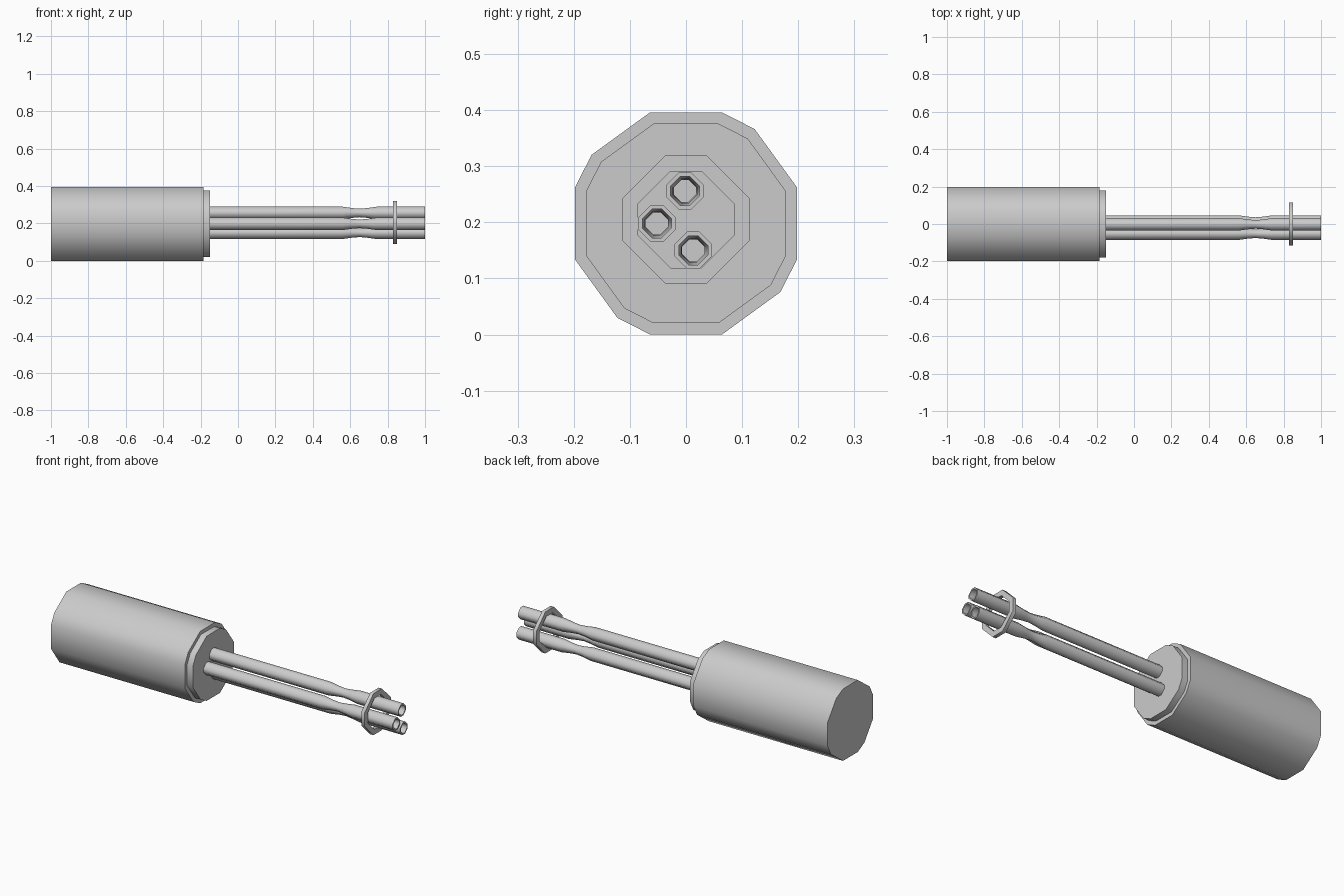
import bpy, bmesh
from math import radians, sin, cos

if "Cube" in bpy.data.objects:
    bpy.data.objects.remove(bpy.data.objects["Cube"])

# Uneven rims: corners of a 20-sided circle, repeated every quarter turn
RIM12 = [q + a for q in (0, 90, 180, 270) for a in (18, 54, 72)]
RIM8 = [q + a for q in (0, 90, 180, 270) for a in (18, 72)]


def lathe(name, profile, angles, cy, cz, smooth, closed=False):
    """Sweep (x, radius) stations along x; closed joins last to first, else ends are capped."""
    bm = bmesh.new()
    loops = [[bm.verts.new((x, cy + r * cos(radians(a)), cz + r * sin(radians(a))))
              for a in angles] for x, r in profile]
    n = len(angles)
    pairs = list(zip(loops, loops[1:]))
    if closed:
        pairs.append((loops[-1], loops[0]))
    for a, b in pairs:
        for i in range(n):
            j = (i + 1) % n
            bm.faces.new((a[i], a[j], b[j], b[i]))
    if not closed:
        bm.faces.new(loops[0])
        bm.faces.new(loops[-1])
    bmesh.ops.recalc_face_normals(bm, faces=bm.faces)
    mesh = bpy.data.meshes.new(name)
    bm.to_mesh(mesh)
    bm.free()
    obj = bpy.data.objects.new(name, mesh)
    bpy.context.collection.objects.link(obj)
    bpy.ops.object.select_all(action='DESELECT')
    obj.select_set(True)
    bpy.context.view_layer.objects.active = obj
    bpy.ops.object.shade_smooth_by_angle(angle=radians(smooth))
    return obj


# Main cylinder with a slightly smaller front cap
lathe("body", [(-1, 0.208), (-0.185, 0.208)], RIM12, 0, 0.198, 40)
lathe("front_cap", [(-0.185, 0.187), (-0.15, 0.187)], RIM12, 0, 0.198, 40)

# Three hollow tubes, pinched near the tip
outer = [(-0.15, 0.035), (0.56, 0.035), (0.61, 0.0275), (0.65, 0.0240),
         (0.69, 0.0275), (0.74, 0.035), (1, 0.035)]
inner = [(1, 0.0272), (0.74, 0.0272), (0.69, 0.0225), (0.65, 0.0208),
         (0.61, 0.0225), (0.56, 0.0272), (-0.15, 0.0272)]
for i, (y, z) in enumerate([(-0.052, 0.198), (-0.002, 0.256), (0.013, 0.15)]):
    lathe(f"tube_{i + 1}", outer + inner, RIM8, y, z, 60, closed=True)

# Ring holding the tubes together
lathe("retaining_ring", [(0.83, 0.12), (0.85, 0.12), (0.85, 0.0904), (0.83, 0.0904)],
      RIM8, 0, 0.205, 60, closed=True)
